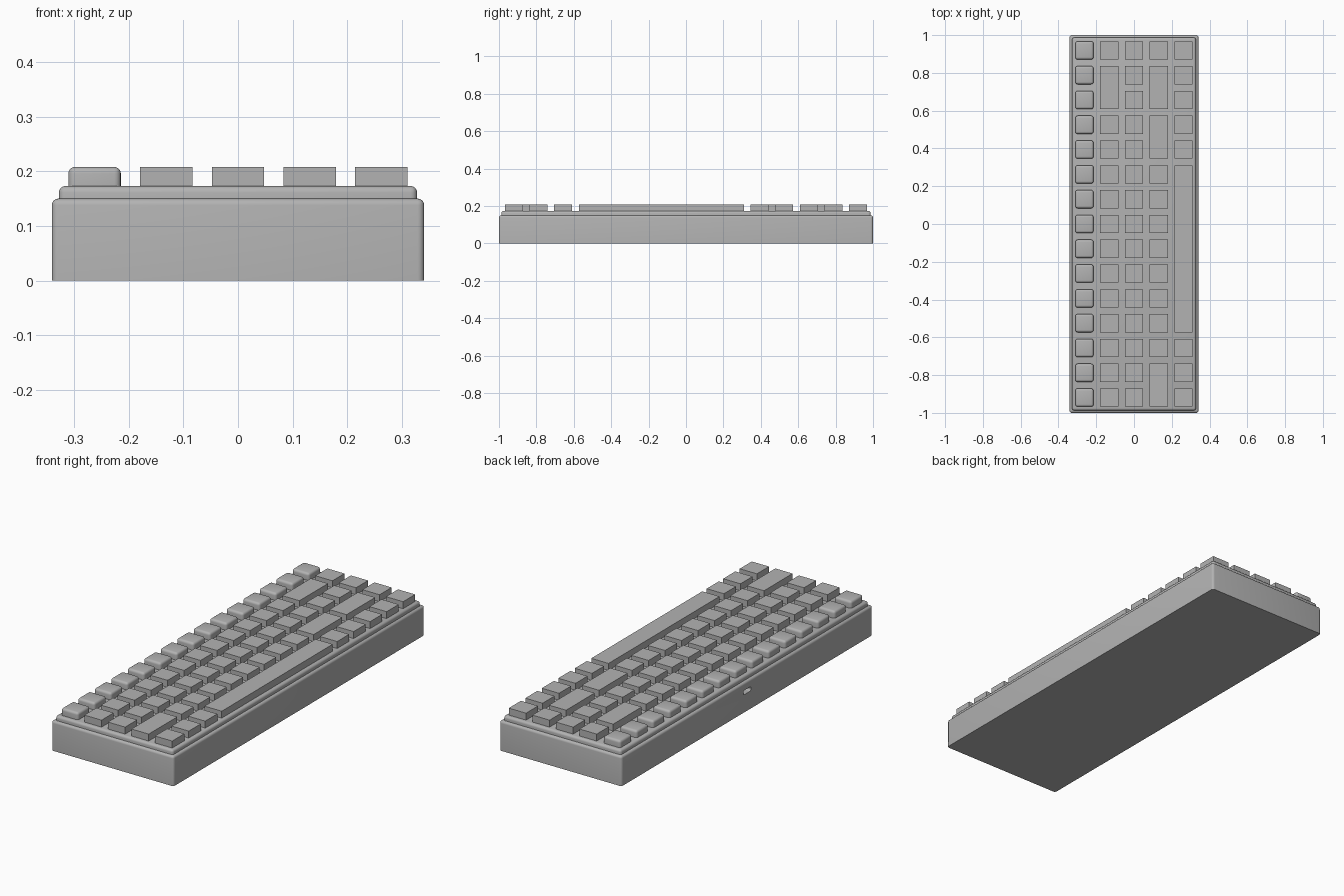
import bpy
import bmesh
from mathutils import Matrix

cube = bpy.data.objects.get("Cube")
if cube:
    bpy.data.objects.remove(cube, do_unlink=True)

grey = bpy.data.materials.new("light_grey")
grey.use_nodes = True
colour = (0.45, 0.45, 0.45, 1)
grey.diffuse_color = colour
grey.node_tree.nodes["Principled BSDF"].inputs["Base Color"].default_value = colour


def block(name, centre, size, radius=0.0, segments=4, keep_bottom=True):
    """Box with optionally rounded edges; the bottom rim can stay sharp."""
    bm = bmesh.new()
    bmesh.ops.create_cube(bm, size=1, matrix=Matrix.Translation(centre) @ Matrix.Diagonal((*size, 1)))
    if radius:
        rim = [e for e in bm.edges
               if not keep_bottom or any(v.co.z > centre[2] for v in e.verts)]
        bmesh.ops.bevel(bm, geom=rim, offset=radius, segments=segments,
                        profile=0.5, affect='EDGES')
    mesh = bpy.data.meshes.new(name)
    bm.to_mesh(mesh)
    bm.free()
    mesh.materials.append(grey)
    obj = bpy.data.objects.new(name, mesh)
    bpy.context.collection.objects.link(obj)
    return obj


def smooth(obj):
    bpy.ops.object.select_all(action='DESELECT')
    obj.select_set(True)
    bpy.context.view_layer.objects.active = obj
    bpy.ops.object.shade_smooth_by_angle()


# Case with rounded upper rim, and the stepped top plate
case = block("case", (0, 0, 0.075), (0.682, 2, 0.15), 0.012)
plate = block("top_plate", (0, 0, 0.159), (0.656, 1.974, 0.028), 0.012)

# Cable socket cut into the long side behind the rounded keys
cutter = block("socket_cutter", (-0.34, 0, 0.1), (0.06, 0.06, 0.022), 0.008, 3, False)
cutter.hide_render = True
cutter.hide_viewport = True
cut = case.modifiers.new("socket", 'BOOLEAN')
cut.operation = 'DIFFERENCE'
cut.object = cutter
smooth(case)
smooth(plate)

# Keys: each column lists key lengths in rows, from the back to the front
PITCH, KEY = 0.1313, 0.096
columns = [
    [1] * 15,
    [1, 2] + [1] * 12,
    [1] * 15,
    [1, 2, 2] + [1] * 8 + [2],
    [1] * 5 + [7] + [1] * 3,
]
for c, lengths in enumerate(columns):
    row = 0
    for span in lengths:
        y = (7 - row - (span - 1) / 2) * PITCH
        size = (KEY, KEY + (span - 1) * PITCH, 0.036)
        rounded = c == 0
        key = block(f"key_{c + 1}_{row + 1}", ((c - 2) * PITCH, y, 0.19), size,
                    0.012 if rounded else 0)
        if rounded:
            smooth(key)
        row += span
